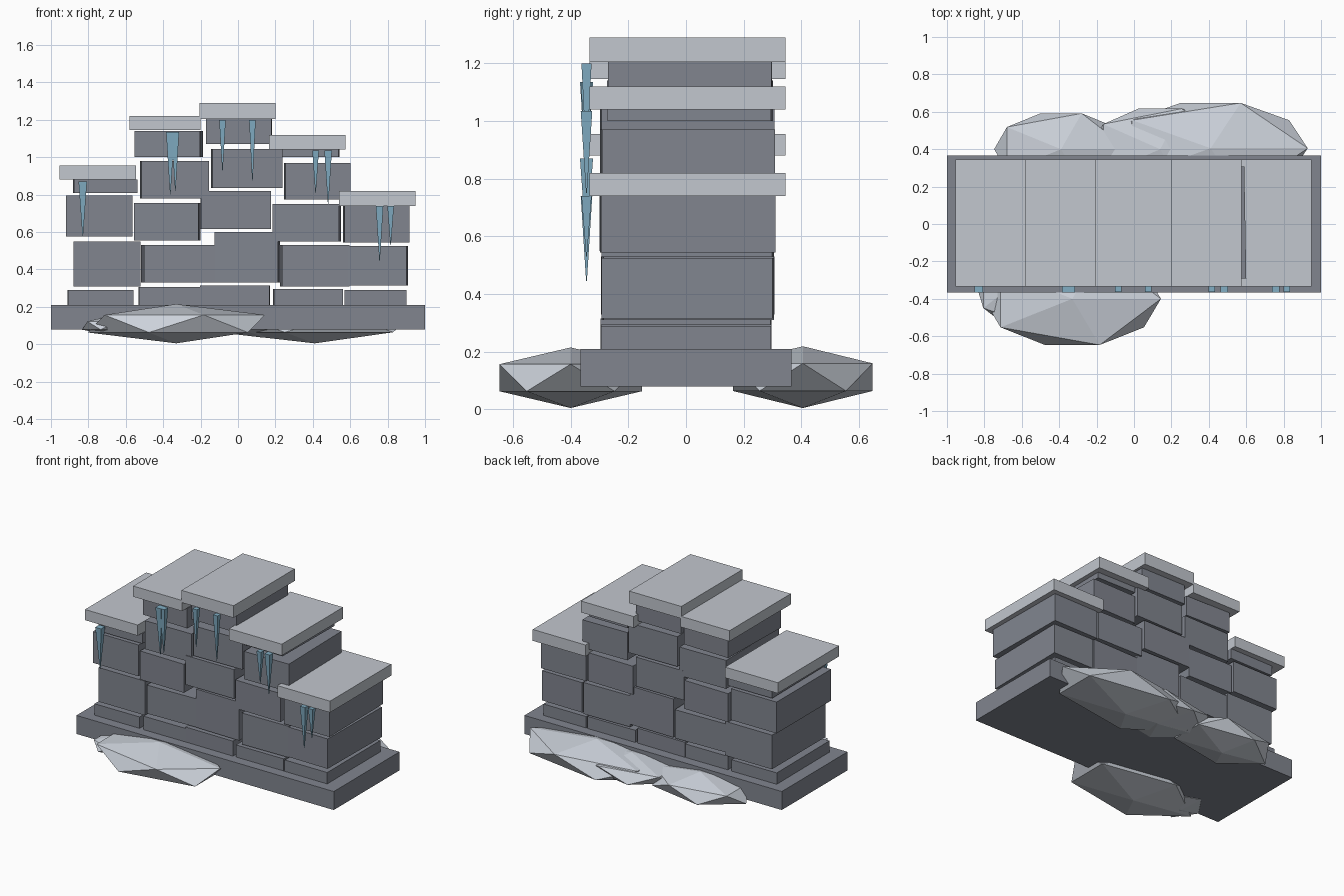
import bpy
import bmesh
from math import radians
from mathutils import Matrix, Vector

default_cube = bpy.data.objects.get("Cube")
if default_cube:
    bpy.data.objects.remove(default_cube, do_unlink=True)


def make_material(name, red, green, blue):
    material = bpy.data.materials.new(name)
    material.use_nodes = True
    colour = (red, green, blue, 1)
    material.diffuse_color = colour
    material.node_tree.nodes["Principled BSDF"].inputs["Base Color"].default_value = colour
    return material


stone = make_material("dark stone", .22, .235, .275)
capstone = make_material("pale capstone", .54, .57, .62)
snow = make_material("snow", .6, .64, .7)
ice = make_material("blue ice", .22, .42, .55)


def add_object(name, bm, material, location, turn=0):
    mesh = bpy.data.meshes.new(name)
    bm.to_mesh(mesh)
    bm.free()
    mesh.materials.append(material)
    part = bpy.data.objects.new(name, mesh)
    part.location = location
    part.rotation_euler.z = radians(turn)
    bpy.context.collection.objects.link(part)
    return part


def add_box(name, material, x_range, y_range, z_range, turn=0):
    ranges = (x_range, y_range, z_range)
    size = Vector([high - low for low, high in ranges])
    centre = Vector([(high + low) / 2 for low, high in ranges])
    bm = bmesh.new()
    bmesh.ops.create_cube(bm, size=1, matrix=Matrix.Diagonal(size).to_4x4())
    return add_object(name, bm, material, centre, turn)


def add_mound(name, centre, radii):
    # Low-poly lump: a squashed twenty-sided ball
    bm = bmesh.new()
    bmesh.ops.create_icosphere(bm, subdivisions=1, radius=1,
                               matrix=Matrix.Diagonal(Vector(radii)).to_4x4())
    return add_object(name, bm, snow, centre)


def add_icicle(name, x, top, tip, width):
    # Square spike hanging point down
    bm = bmesh.new()
    bmesh.ops.create_cone(bm, cap_ends=True, segments=4, radius1=.002,
                          radius2=width / 2 ** .5, depth=top - tip,
                          matrix=Matrix.Rotation(radians(45), 4, "Z"))
    return add_object(name, bm, ice, (x, -.345, (top + tip) / 2))


# Plinth
add_box("plinth", stone, (-1, 1), (-.365, .365), (.08, .21))

# Courses of slightly turned blocks: left x, right x, bottom, top, turn in degrees
courses = {
    "footing_block": ((-.295, .295), [
        (-.91, -.56, .2, .29, .3), (-.53, -.2, .2, .305, .3), (-.2, .17, .2, .315, -.4),
        (.19, .56, .2, .295, .3), (.57, .9, .2, .29, 0)]),
    "lower_block": ((-.29, .302), [
        (-.88, -.52, .31, .55, 0), (-.51, -.12, .33, .53, 1.5), (-.12, .22, .33, .6, -1),
        (.23, .59, .31, .53, 1), (.59, .905, .315, .525, -.8)]),
    "middle_block": ((-.297, .308), [
        (-.92, -.565, .575, .795, 0), (-.55, -.205, .555, .755, -1), (-.2, .175, .615, .82, .2),
        (.19, .545, .55, .75, -1), (.565, .915, .545, .74, .6)]),
    "upper_block": ((-.295, .305), [
        (-.88, -.54, .81, .88, .5), (-.52, -.16, .78, .98, .8),
        (-.14, .235, .835, 1.045, .8), (.25, .595, .775, .97, 1)]),
    "top_block": ((-.27, .297), [
        (-.545, -.195, 1, 1.14, -1.5), (-.17, .18, 1.07, 1.205, -.3),
        (.24, .54, 1, 1.04, -.8)]),
}
for name, (depth, blocks) in courses.items():
    for number, (left, right, bottom, top, turn) in enumerate(blocks, 1):
        add_box(f"{name}_{number}", stone, (left, right), depth, (bottom, top), turn)

# Overhanging capstones
caps = [(-.955, -.545, .88, .955), (-.58, -.2, 1.145, 1.22), (-.205, .2, 1.205, 1.29),
        (.165, .575, 1.04, 1.12), (.54, .95, .74, .82)]
for number, (left, right, bottom, top) in enumerate(caps, 1):
    add_box(f"capstone_{number}", capstone, (left, right), (-.335, .345), (bottom, top))

# Icicles under the front edges of the capstones: x, top, tip, width
icicles = [(-.83, .87, .575, .045), (-.362, 1.135, .8, .045), (-.335, 1.135, .82, .04),
           (-.083, 1.2, .93, .035), (.077, 1.2, .875, .035), (.415, 1.035, .81, .035),
           (.482, 1.035, .75, .04), (.757, .74, .445, .04), (.816, .74, .53, .035)]
for number, values in enumerate(icicles, 1):
    add_icicle(f"icicle_{number}", *values)

# Snow mounds drifting against the plinth
add_mound("front_snow_mound", (-.33, -.4, .11), (.53, .29, .105))
add_mound("front_small_snow_mound", (-.69, -.36, .1), (.16, .17, .05))
add_mound("back_left_snow_mound", (.41, .405, .112), (.58, .285, .107))
add_mound("back_middle_snow_mound", (.14, .4, .115), (.42, .255, .08))
add_mound("back_right_snow_mound", (-.39, .4, .11), (.4, .225, .09))
